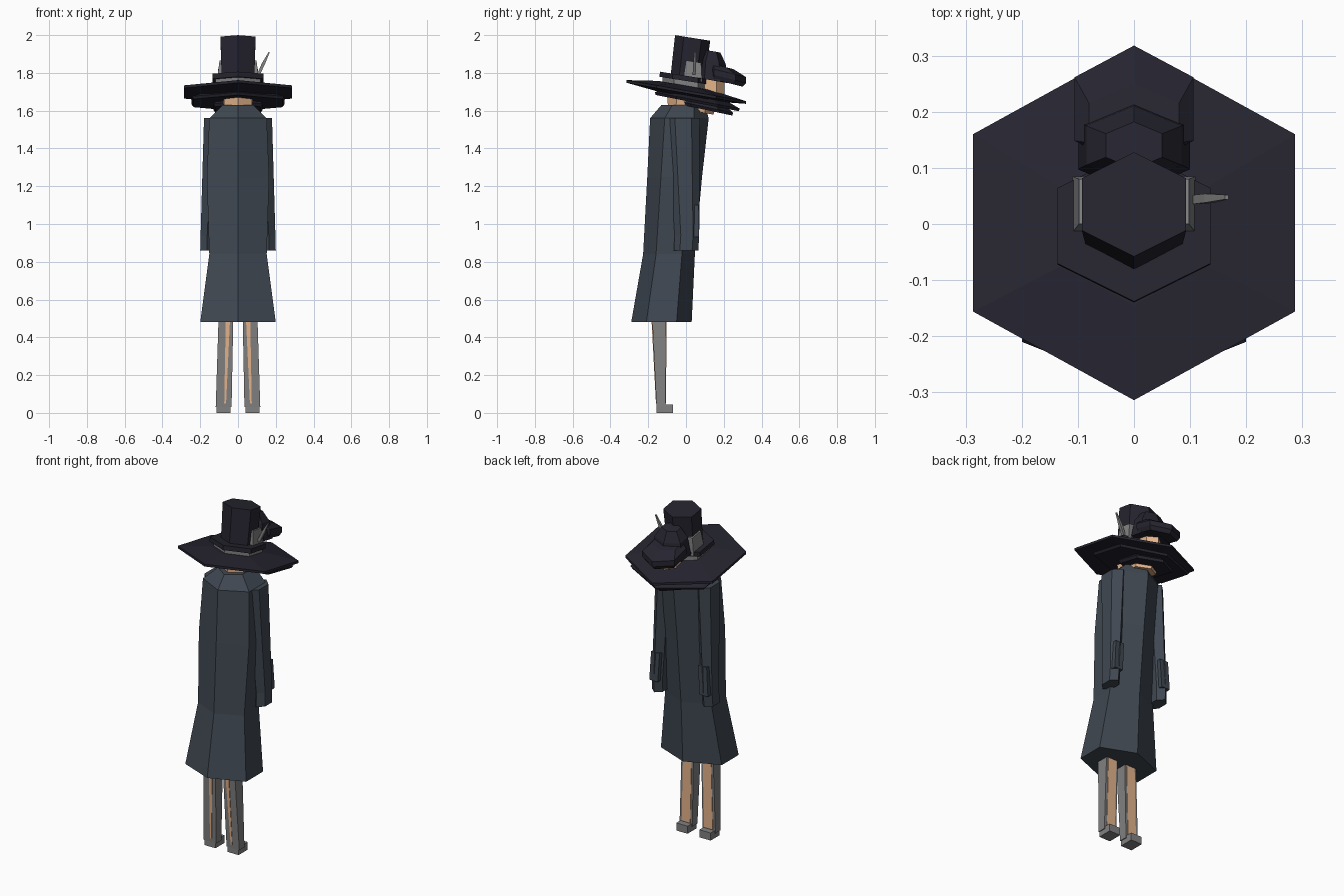
import bpy, bmesh, math
from mathutils import Vector


def material(name, rgb):
    m = bpy.data.materials.new(name)
    m.diffuse_color = (*rgb, 1)
    return m


COAT = material("slate_cloth", (0.050, 0.064, 0.083))
HAT = material("dark_felt", (0.019, 0.018, 0.029))
GREY = material("grey", (0.22, 0.22, 0.22))
SKIN = material("skin", (0.78, 0.46, 0.26))


def finish(name, bm, mat):
    bmesh.ops.recalc_face_normals(bm, faces=bm.faces[:])
    me = bpy.data.meshes.new(name)
    bm.to_mesh(me)
    bm.free()
    me.materials.append(mat)
    ob = bpy.data.objects.new(name, me)
    bpy.context.collection.objects.link(ob)
    return ob


def loft(name, rings, mat, sides=6, turn=math.pi / 2):
    """Skin rings of (x, y, z, half_x, half_y, tilt_degrees); capped ends."""
    bm = bmesh.new()
    loops = []
    cx = max(abs(math.cos(turn + k * math.tau / sides)) for k in range(sides))
    cy = max(abs(math.sin(turn + k * math.tau / sides)) for k in range(sides))
    for x, y, z, hx, hy, tilt in rings:
        s = math.tan(math.radians(tilt))
        loop = []
        for k in range(sides):
            a = turn + k * math.tau / sides
            dy = hy * math.sin(a) / cy
            loop.append(bm.verts.new((x + hx * math.cos(a) / cx, y + dy, z - dy * s)))
        loops.append(loop)
    for a, b in zip(loops, loops[1:]):
        for k in range(sides):
            n = (k + 1) % sides
            bm.faces.new((a[k], a[n], b[n], b[k]))
    bm.faces.new(loops[0])
    bm.faces.new(loops[-1])
    return finish(name, bm, mat)


def block(name, rings, mat):
    return loft(name, rings, mat, 4, math.pi / 4)


# Long coat
loft("coat", [
    (0, -0.13, 0.48, 0.20, 0.16, 0),
    (0, -0.09, 0.84, 0.152, 0.137, 0),
    (0, -0.06, 1.25, 0.165, 0.145, 0),
    (0, -0.035, 1.56, 0.152, 0.155, 0),
    (0, -0.015, 1.63, 0.08, 0.115, 0),
], COAT)

# Sleeves, legs and shoes on both sides
for s, side in ((-1, "left"), (1, "right")):
    loft(side + "_sleeve", [
        (s * 0.165, 0.0, 0.86, 0.035, 0.065, 0),
        (s * 0.163, 0.005, 0.94, 0.035, 0.065, 0),
        (s * 0.135, -0.015, 1.56, 0.045, 0.088, 0),
    ], COAT)
    block(side + "_hand", [
        (s * 0.165, 0.045, 0.93, 0.028, 0.025, 0),
        (s * 0.155, 0.045, 1.10, 0.028, 0.022, 0),
    ], COAT)
    block(side + "_leg", [
        (s * 0.076, -0.132, 0.03, 0.042, 0.024, 0),
        (s * 0.064, -0.143, 0.50, 0.039, 0.036, 0),
    ], GREY)
    block(side + "_bare_shin", [
        (s * 0.074, -0.108, 0.05, 0.028, 0.003, 0),
        (s * 0.064, -0.107, 0.48, 0.028, 0.003, 0),
    ], SKIN)
    block(side + "_bare_calf", [
        (s * 0.068, -0.156, 0.05, 0.005, 0.003, 0),
        (s * 0.054, -0.179, 0.48, 0.011, 0.003, 0),
    ], SKIN)
    block(side + "_shoe", [
        (s * 0.076, -0.113, 0.0, 0.037, 0.043, 0),
        (s * 0.076, -0.113, 0.045, 0.037, 0.043, 0),
    ], GREY)

# Neck, head and the bit of face under the peak
loft("neck", [(0, -0.01, 1.60, 0.07, 0.085, 0),
              (0, 0.0, 1.70, 0.08, 0.10, 10)], SKIN)
loft("head", [(0, 0.055, 1.595, 0.07, 0.09, 10),
              (0, 0.04, 1.68, 0.085, 0.13, 10)], SKIN)
loft("face", [(0, 0.12, 1.66, 0.05, 0.085, 10),
              (0, 0.12, 1.77, 0.05, 0.085, 10)], SKIN)

# Wide brim with two smaller layers below
loft("brim", [
    (0, 0.0, 1.672, 0.11, 0.12, 10),
    (0, 0.002, 1.692, 0.287, 0.316, 10),
    (0, 0.002, 1.706, 0.287, 0.316, 10),
    (0, -0.005, 1.733, 0.13, 0.14, 10),
], HAT)
loft("middle_brim", [(0, 0.06, 1.640, 0.235, 0.22, 11),
                     (0, 0.06, 1.654, 0.245, 0.225, 11),
                     (0, 0.05, 1.69, 0.15, 0.15, 11)], HAT)
loft("lower_brim", [(0, 0.10, 1.605, 0.12, 0.145, 12),
                    (0, 0.10, 1.620, 0.13, 0.15, 12),
                    (0, 0.09, 1.65, 0.11, 0.12, 12)], HAT)

# Crown with its ribbon and raised rim
loft("crown", [(0, 0.003, 1.72, 0.085, 0.09, 9),
               (0, 0.035, 1.985, 0.093, 0.093, 9)], HAT)
loft("ribbon", [(0, 0.0, 1.725, 0.118, 0.125, 9),
                (0, 0.0, 1.765, 0.118, 0.125, 9)], GREY)
loft("raised_rim", [(0, -0.005, 1.758, 0.136, 0.135, 9),
                    (0, -0.003, 1.785, 0.136, 0.135, 9)], HAT)
for s, side in ((-1, "left"), (1, "right")):
    block(side + "_buckle", [(s * 0.085, 0.035, 1.76, 0.025, 0.05, 9),
                             (s * 0.085, 0.04, 1.86, 0.013, 0.04, 9)], GREY)

# Small cap with a peak at the back of the crown
loft("cap", [(0, 0.14, 1.76, 0.10, 0.085, 10),
             (0, 0.14, 1.86, 0.085, 0.07, 10),
             (0, 0.14, 1.915, 0.05, 0.042, 10)], HAT)
loft("cap_peak", [
    (0, 0.20, 1.752, 0.095, 0.10, 14),
    (0, 0.205, 1.775, 0.106, 0.113, 14),
    (0, 0.205, 1.806, 0.106, 0.113, 14),
    (0, 0.18, 1.838, 0.08, 0.07, 14),
], HAT)

# Feather on the right of the hat
block("feather", [(0.108, 0.043, 1.79, 0.008, 0.008, 0),
                  (0.135, 0.046, 1.85, 0.009, 0.008, 0),
                  (0.165, 0.048, 1.91, 0.003, 0.004, 0)], GREY)
